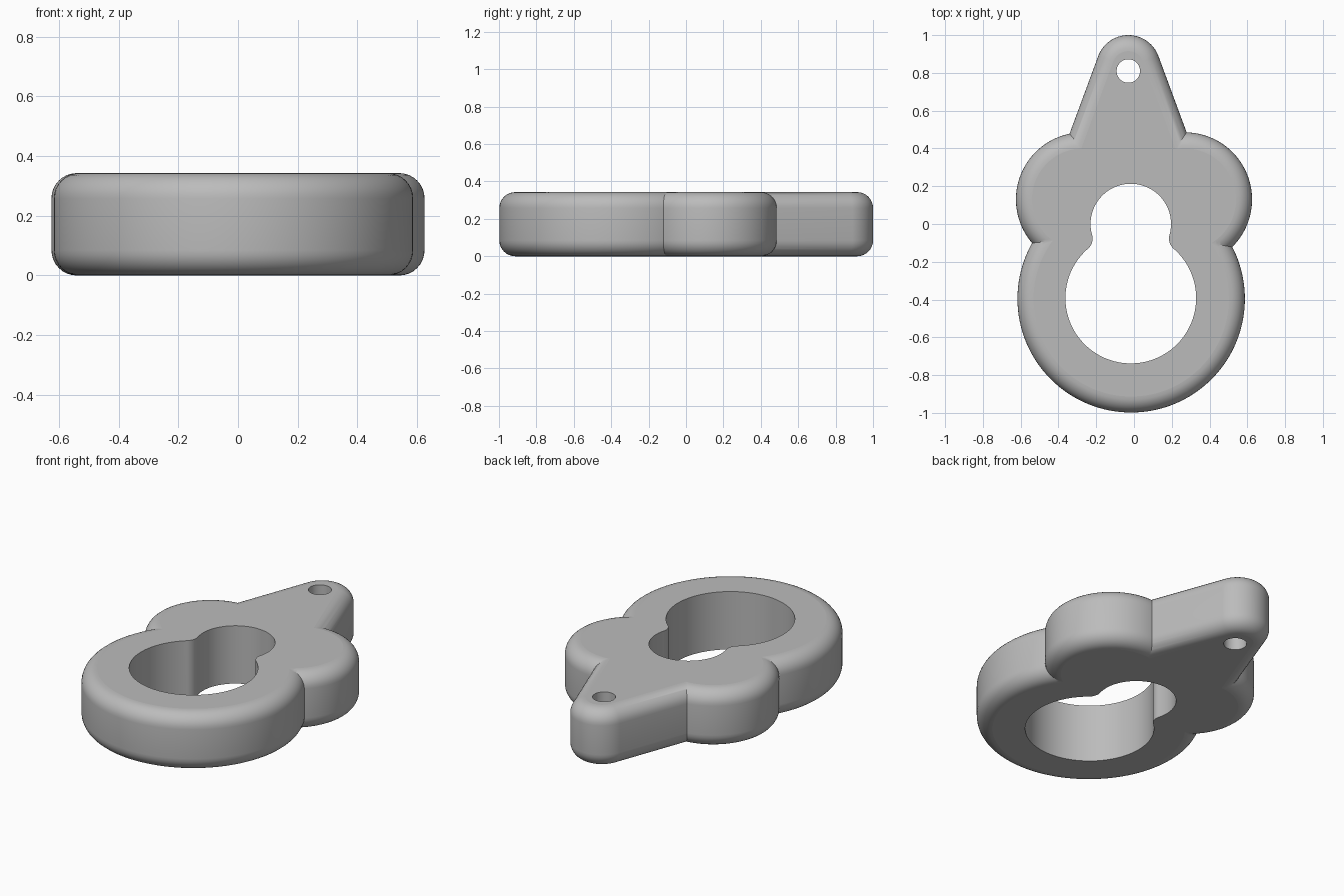
import bpy, bmesh
from math import sin, cos, pi, atan2, asin, sqrt

cube = bpy.data.objects.get("Cube")
if cube:
    bpy.data.objects.remove(cube, do_unlink=True)

HEIGHT, FILLET, STEPS, SEGS = 0.343, 0.085, 8, 128

grey = bpy.data.materials.new("plain grey")
grey.use_nodes = True
colour = (0.5, 0.5, 0.5, 1)
grey.diffuse_color = colour
grey.node_tree.nodes["Principled BSDF"].inputs["Base Color"].default_value = colour


def arc(x, y, r, start, end, n):
    return [(x + r * cos(start + (end - start) * i / n),
             y + r * sin(start + (end - start) * i / n)) for i in range(n + 1)]


def stack(name, layers):
    """Closed solid skinned through (outline, z) layers."""
    bm = bmesh.new()
    rings = [[bm.verts.new((x, y, z)) for x, y in pts] for pts, z in layers]
    n = len(rings[0])
    for low, high in zip(rings, rings[1:]):
        for i in range(n):
            j = (i + 1) % n
            bm.faces.new((low[i], low[j], high[j], high[i]))
    bm.faces.new(rings[0][::-1])
    bm.faces.new(rings[-1])
    mesh = bpy.data.meshes.new(name)
    bm.to_mesh(mesh)
    bm.free()
    mesh.materials.append(grey)
    ob = bpy.data.objects.new(name, mesh)
    bpy.context.collection.objects.link(ob)
    return ob


def rounded(name, outline):
    """Slab with filleted rims; outline(inset) gives the offset profile."""
    angles = [i / STEPS * pi / 2 for i in range(STEPS + 1)]
    rim = [(FILLET * (1 - sin(a)), FILLET * (1 - cos(a))) for a in angles]
    layers = [(outline(d), z) for d, z in rim]
    layers += [(outline(d), HEIGHT - z) for d, z in reversed(rim)]
    return stack(name, layers)


def disc(x, y, r):
    return lambda d: arc(x, y, r - d, 0, 2 * pi, SEGS)[:-1]


def taper(x, y1, r1, y2, r2):
    """Hull of a wide circle and a narrower one behind it."""
    a = asin((r1 - r2) / (y2 - y1))
    return lambda d: (arc(x, y2, r2 - d, a, pi - a, SEGS // 2)
                      + arc(x, y1, r1 - d, pi - a, 2 * pi + a, SEGS // 2))


def combine(body, tool, operation):
    mod = body.modifiers.new("combine", 'BOOLEAN')
    mod.operation, mod.solver, mod.object = operation, 'EXACT', tool
    bpy.context.view_layer.objects.active = body
    bpy.ops.object.modifier_apply(modifier=mod.name)
    bpy.data.objects.remove(tool, do_unlink=True)


# Outer body: main ring, side lobes and hanging tab
body = rounded("lobed_plate", disc(-0.015, -0.396, 0.602))
for side in (-1, 1):
    combine(body, rounded("side_lobe", disc(side * 0.27, 0.13, 0.355)), 'UNION')
combine(body, rounded("hanging_tab", taper(-0.03, 0.23, 0.378, 0.83, 0.17)), 'UNION')

# Keyhole opening: two circles blended by small arcs at the neck
cx, top_y, top_r, low_y, low_r, neck = -0.017, 0.0, 0.213, -0.392, 0.346, 0.07
gap = top_y - low_y
drop = ((top_r + neck) ** 2 - (low_r + neck) ** 2 + gap ** 2) / (2 * gap)
half = sqrt((top_r + neck) ** 2 - drop ** 2)
a = atan2(-drop, half)
b = atan2(gap - drop, half)
keyhole = (arc(cx, top_y, top_r, a, pi - a, 64)
           + arc(cx - half, top_y - drop, neck, -a, -b, 16)[1:]
           + arc(cx, low_y, low_r, pi - b, 2 * pi + b, 96)[1:]
           + arc(cx + half, top_y - drop, neck, pi + b, pi + a, 16)[1:-1])
hole = disc(-0.03, 0.81, 0.062)(0)
for name, outline in (("keyhole_cutter", keyhole), ("tab_hole_cutter", hole)):
    cutter = stack(name, [(outline, -0.1), (outline, HEIGHT + 0.1)])
    cutter.hide_render = True
    combine(body, cutter, 'DIFFERENCE')

# Smooth walls and fillets, flat top and bottom
bpy.ops.object.select_all(action='DESELECT')
body.select_set(True)
bpy.context.view_layer.objects.active = body
bpy.ops.object.shade_smooth_by_angle(angle=pi / 6)
for face in body.data.polygons:
    if abs(face.normal.z) > 0.999:
        face.use_smooth = False
